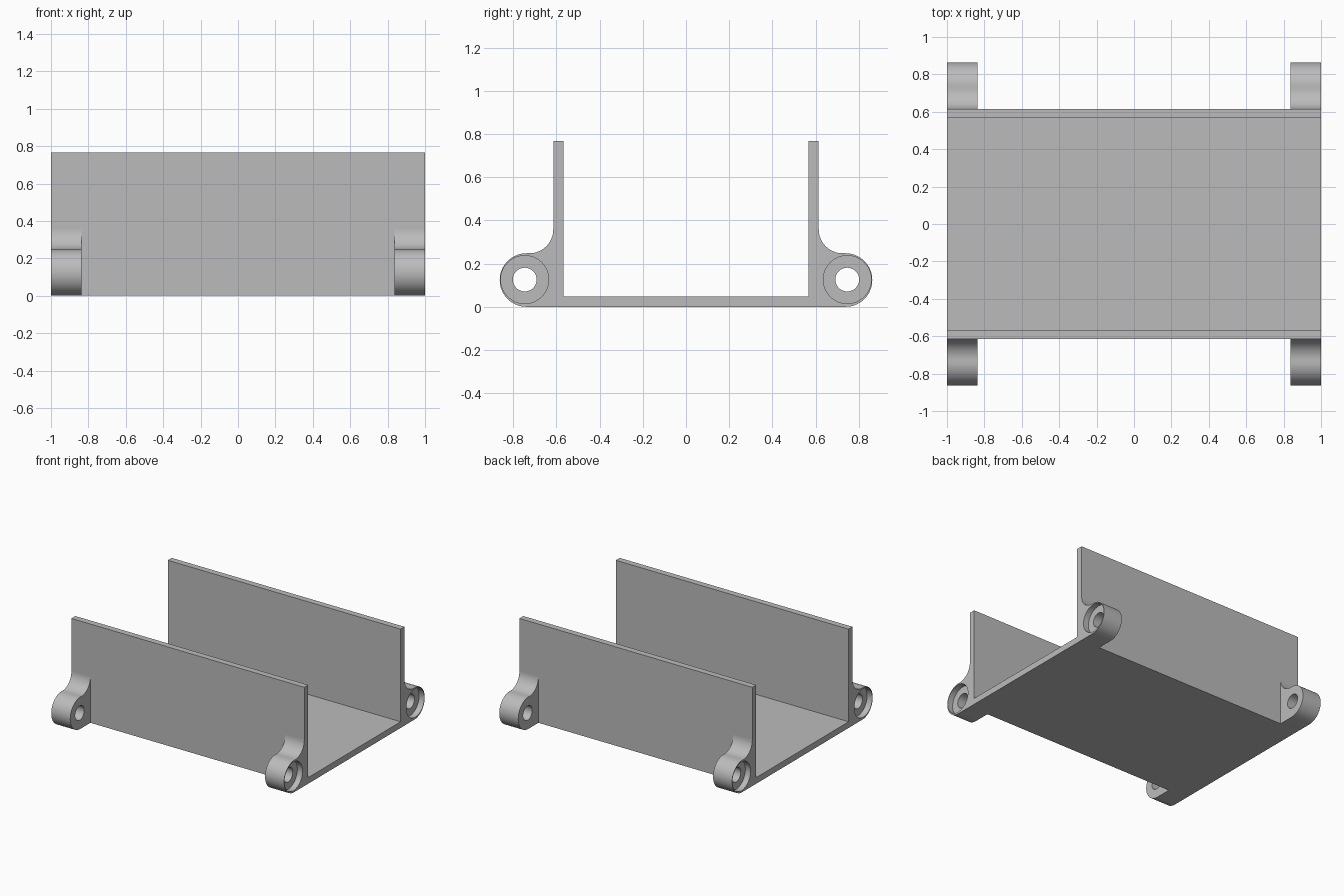
import bpy, bmesh
from math import sin, cos, pi, radians

cube = bpy.data.objects.get("Cube")
if cube:
    bpy.data.objects.remove(cube, do_unlink=True)

grey = bpy.data.materials.new("plain grey")
grey.use_nodes = True
COLOUR = (0.5, 0.5, 0.5, 1)
grey.diffuse_color = COLOUR
grey.node_tree.nodes["Principled BSDF"].inputs["Base Color"].default_value = COLOUR

HALF = 1.0                       # half length of the tray
WALL_OUT, WALL_IN = 0.615, 0.567
HEIGHT, FLOOR = 0.767, 0.048


def arc(cy, cz, r, start, end, n):
    """Points on an arc in the y-z plane, angles in degrees."""
    angles = [radians(start + (end - start) * i / n) for i in range(n + 1)]
    return [(cy + r * cos(a), cz + r * sin(a)) for a in angles]


def circle(cy, cz, r, n=48):
    return arc(cy, cz, r, 0, 360, n)[:-1]


def add_loop(bm, points, x, sx=1, sy=1):
    """Closed ring of vertices at one x position, optionally mirrored."""
    return [bm.verts.new((sx * x, sy * y, z)) for y, z in points]


def bridge(bm, a, b):
    n = len(a)
    for i in range(n):
        bm.faces.new((a[i], a[(i + 1) % n], b[(i + 1) % n], b[i]))


def fill_between(bm, *loops):
    """Flat cap bounded by one or two rings."""
    edges = [bm.edges.get((l[i - 1], l[i])) for l in loops for i in range(len(l))]
    bmesh.ops.triangle_fill(bm, edges=edges, use_beauty=True)


def finish(bm, name):
    bmesh.ops.recalc_face_normals(bm, faces=bm.faces[:])
    mesh = bpy.data.meshes.new(name)
    bm.to_mesh(mesh)
    bm.free()
    mesh.materials.append(grey)
    obj = bpy.data.objects.new(name, mesh)
    bpy.context.collection.objects.link(obj)
    bpy.ops.object.select_all(action='DESELECT')
    obj.select_set(True)
    bpy.context.view_layer.objects.active = obj
    bpy.ops.object.shade_smooth_by_angle(angle=radians(30))
    return obj


# U-shaped channel: floor and two side walls
half = [(WALL_OUT, 0), (WALL_OUT, HEIGHT), (WALL_IN, HEIGHT), (WALL_IN, FLOOR)]
profile = half + [(-y, z) for y, z in reversed(half)]
bm = bmesh.new()
left_end, right_end = add_loop(bm, profile, HALF), add_loop(bm, profile, -HALF)
bridge(bm, left_end, right_end)
bm.faces.new(left_end)
bm.faces.new(right_end)
finish(bm, "channel")

# Mounting ear: round lug blended into the wall by a concave fillet
LUG_Y, LUG_R, FILLET = 0.739, 0.124, 0.11
outline = [(WALL_OUT, 0)]
outline += arc(LUG_Y, LUG_R, LUG_R, -90, 90, 32)
outline += arc(WALL_OUT + FILLET, 2 * LUG_R + FILLET, FILLET, 270, 180, 16)
hole = circle(0.747, 0.126, 0.055)
recess = circle(0.747, 0.126, 0.111)
X_IN, X_STEP = 0.837, 0.955


def make_ear(name, sx, sy):
    bm = bmesh.new()
    rings = [(outline, X_IN), (outline, HALF), (hole, X_IN), (hole, X_STEP),
             (recess, X_STEP), (recess, HALF)]
    out_in, out_end, hole_in, hole_step, rec_step, rec_end = [
        add_loop(bm, pts, x, sx, sy) for pts, x in rings]
    bridge(bm, out_in, out_end)
    bridge(bm, hole_in, hole_step)
    bridge(bm, rec_step, rec_end)
    fill_between(bm, out_in, hole_in)       # inner face
    fill_between(bm, hole_step, rec_step)   # recess floor
    fill_between(bm, rec_end, out_end)      # rim
    finish(bm, name)


for side, sx in (("left", 1), ("right", -1)):
    for end, sy in (("front", -1), ("back", 1)):
        make_ear(f"{end}_{side}_ear", sx, sy)
